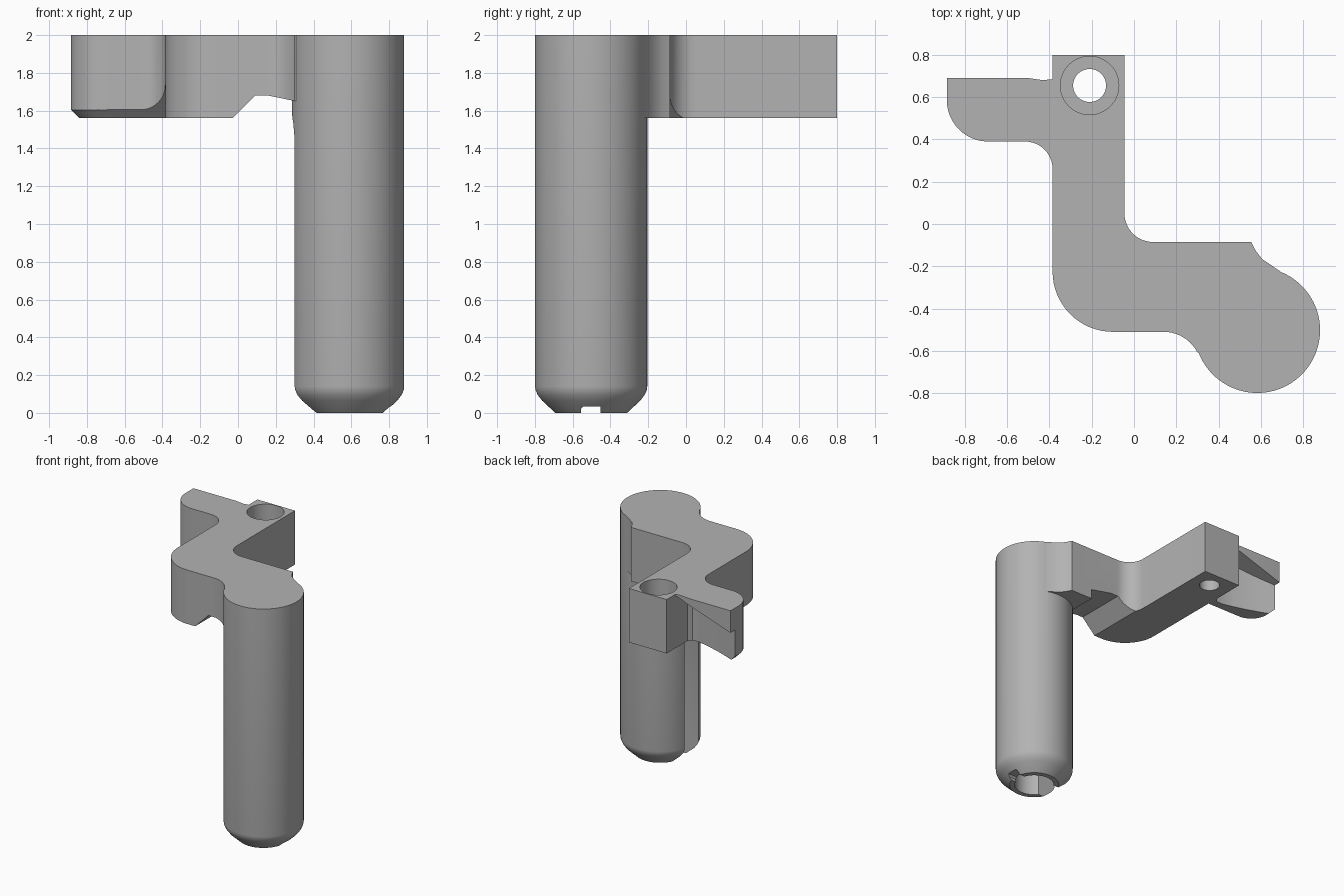
import bpy, bmesh, math
from mathutils import Vector

if "Cube" in bpy.data.objects:
    bpy.data.objects.remove(bpy.data.objects["Cube"])

grey = bpy.data.materials.new("plain grey")
grey.diffuse_color = (0.45, 0.45, 0.45, 1)
grey.use_nodes = True
grey.node_tree.nodes["Principled BSDF"].inputs["Base Color"].default_value = grey.diffuse_color


def arc(cx, cy, r, a0, a1, n=12):
    return [(cx + r * math.cos(math.radians(a0 + (a1 - a0) * i / n)),
             cy + r * math.sin(math.radians(a0 + (a1 - a0) * i / n))) for i in range(n + 1)]


def finish(name, bm):
    bmesh.ops.recalc_face_normals(bm, faces=bm.faces)
    me = bpy.data.meshes.new(name)
    bm.to_mesh(me)
    bm.free()
    me.materials.append(grey)
    ob = bpy.data.objects.new(name, me)
    bpy.context.collection.objects.link(ob)
    return ob


def prism(pts, lo, hi, axis="z"):
    """Extrude a 2D outline along an axis; returns a bmesh."""
    place = {"z": lambda p, t: (p[0], p[1], t),
             "y": lambda p, t: (p[0], t, p[1]),
             "x": lambda p, t: (t, p[0], p[1])}[axis]
    bm = bmesh.new()
    a = [bm.verts.new(place(p, lo)) for p in pts]
    b = [bm.verts.new(place(p, hi)) for p in pts]
    bm.faces.new(a)
    bm.faces.new(b[::-1])
    for i in range(len(pts)):
        j = (i + 1) % len(pts)
        bm.faces.new((a[i], a[j], b[j], b[i]))
    return bm


def lathe(name, profile, cx, cy, n=96):
    bm = bmesh.new()
    rings = [[bm.verts.new((cx + x, cy + y, z)) for x, y in arc(0, 0, r, 0, 360, n)[:-1]]
             for r, z in profile]
    for p, q in zip(rings, rings[1:]):
        for i in range(n):
            j = (i + 1) % n
            bm.faces.new((p[i], p[j], q[j], q[i]))
    bm.faces.new(rings[0][::-1])
    bm.faces.new(rings[-1])
    return finish(name, bm)


def combine(target, other, op):
    m = target.modifiers.new(op.lower(), "BOOLEAN")
    m.operation, m.solver, m.object = op, "EXACT", other
    bpy.context.view_layer.objects.active = target
    bpy.ops.object.modifier_apply(modifier=m.name)
    bpy.data.objects.remove(other)


BOT, TOP = 1.56, 2.0
PX, PY, R = 0.583, -0.502, 0.297

# cranked arm, reaching into the post
arm_outline = ([(-0.385, 0.8), (-0.045, 0.8)] + arc(0.09, 0.05, 0.135, 180, 270)
               + [(0.555, -0.085), (0.575, -0.125), (0.605, -0.165), (0.645, -0.192), (0.70, -0.23),
                  (0.70, -0.5), (0.5, -0.65), (0.335, -0.665), (0.31, -0.61)]
               + arc(0.14, -0.69, 0.18, 28, 90, 10)
               + arc(-0.1, -0.225, 0.285, 270, 180, 16))
arm = finish("arm", prism(arm_outline, BOT, TOP))

# relief under the arm beside the post
notch = [(-0.03, 1.56), (0.09, 1.68), (0.16, 1.68), (0.355, 1.64), (0.355, 1.5), (-0.09, 1.5)]
combine(arm, finish("notch_cutter", prism(notch, -0.7, 0.1, "y")), "DIFFERENCE")

# hook plate on the side, with chamfered lower edge
hook_outline = ([(-0.3, 0.26)] + arc(-0.515, 0.26, 0.13, 0, 90)
                + arc(-0.69, 0.585, 0.195, 270, 180)
                + [(-0.885, 0.69), (-0.5, 0.69), (-0.43, 0.68), (-0.385, 0.685), (-0.3, 0.685)])
bm = prism(hook_outline, BOT, TOP)
for k in range(7):
    a = math.radians(180 + 15 * k)
    d = Vector((math.cos(a), math.sin(a), 0))
    cut = bmesh.ops.bisect_plane(bm, geom=bm.verts[:] + bm.edges[:] + bm.faces[:],
                                 plane_co=Vector((-0.69, 0.585, 1.605)) + d * 0.195,
                                 plane_no=d - Vector((0, 0, 1)), clear_outer=True)
    edges = [e for e in cut["geom_cut"] if isinstance(e, bmesh.types.BMEdge) and e.is_boundary]
    if edges:
        bmesh.ops.edgenet_fill(bm, edges=edges)
hook = finish("hook", bm)

# curved recess behind the hook, leaving a wedge above it
recess = [(-0.95, 0.655), (-0.885, 0.635), (-0.78, 0.592), (-0.67, 0.552), (-0.56, 0.52),
          (-0.46, 0.497), (-0.41, 0.5), (-0.386, 0.53), (-0.386, 0.78), (-0.95, 0.78)]
bm = prism(recess, 1.4, TOP)
for v in bm.verts:
    if v.co.z > 1.9:
        v.co.z = 1.985 + (v.co.x + 0.386) * 0.33
combine(hook, finish("recess_cutter", bm), "DIFFERENCE")
combine(arm, hook, "UNION")

# bolt hole with counterbore
for r, z0 in ((0.078, 1.4), (0.138, 1.78)):
    combine(arm, lathe("hole_cutter", [(r, z0), (r, 2.1)], -0.21, 0.655, 48), "DIFFERENCE")

# round post with a rounded foot
post = lathe("post", [(0.19, 0), (0.26, 0.065), (0.283, 0.095), (0.294, 0.12), (R, 0.14), (R, TOP)], PX, PY)
combine(post, arm, "UNION")

# bore in the foot, long side slot and small cross notch
combine(post, lathe("bore_cutter", [(0.15, -0.1), (0.15, 0.35)], PX, PY, 48), "DIFFERENCE")
slot = [(PY - 0.09, -0.1), (PY + 0.09, -0.1), (PY + 0.09, 1.45), (PY + 0.065, 1.53), (PY, 1.6),
        (PY - 0.065, 1.53), (PY - 0.09, 1.45)]
combine(post, finish("slot_cutter", prism(slot, 0.2, PX, "x")), "DIFFERENCE")
cross = [(PY - 0.055, -0.1), (PY + 0.05, -0.1), (PY + 0.05, 0.035), (PY - 0.04, 0.035), (PY - 0.055, 0.02)]
combine(post, finish("cross_cutter", prism(cross, PX, 1.0, "x")), "DIFFERENCE")
post.name = "crank_with_post"

bpy.context.view_layer.objects.active = post
post.select_set(True)
bpy.ops.object.shade_smooth_by_angle(angle=math.radians(28))
